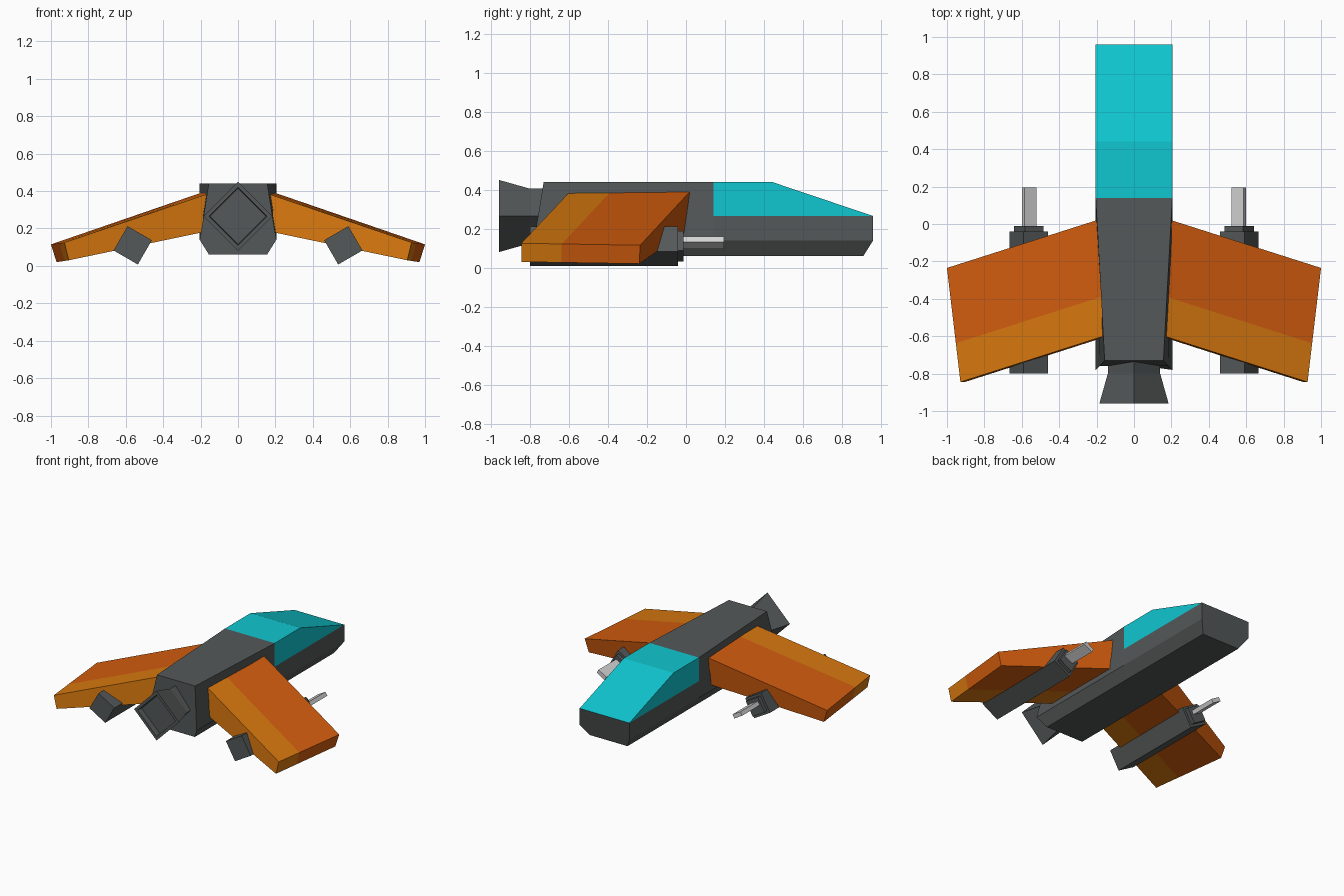
import bpy, bmesh, math

if "Cube" in bpy.data.objects:
    bpy.data.objects.remove(bpy.data.objects["Cube"])


def srgb(*c):
    return tuple(((v / 255 + 0.055) / 1.055) ** 2.4 for v in c) + (1.0,)


def material(name, *rgb):
    m = bpy.data.materials.new(name)
    m.diffuse_color = srgb(*rgb)
    m.use_nodes = True
    m.node_tree.nodes["Principled BSDF"].inputs["Base Color"].default_value = m.diffuse_color
    return m


GREY = material("hull grey", 84, 88, 88)
CYAN = material("canopy cyan", 16, 198, 208)
ORANGE = material("wing orange", 211, 93, 14)
AMBER = material("trailing amber", 216, 120, 14)
SILVER = material("gun silver", 212, 212, 212)


def loft(name, rings, mats, rule=None):
    """Skin a list of closed rings, cap the ends, colour faces by rule(centre)."""
    bm = bmesh.new()
    vs = [[bm.verts.new(p) for p in r] for r in rings]
    n = len(rings[0])
    for a, b in zip(vs, vs[1:]):
        for i in range(n):
            j = (i + 1) % n
            bm.faces.new((a[i], a[j], b[j], b[i]))
    bm.faces.new(vs[0])
    bm.faces.new(vs[-1])
    bmesh.ops.remove_doubles(bm, verts=bm.verts[:], dist=0.0005)
    bmesh.ops.recalc_face_normals(bm, faces=bm.faces[:])
    if rule:
        for f in bm.faces:
            f.material_index = rule(f.calc_center_median())
    me = bpy.data.meshes.new(name)
    bm.to_mesh(me)
    bm.free()
    for m in mats:
        me.materials.append(m)
    ob = bpy.data.objects.new(name, me)
    bpy.context.collection.objects.link(ob)
    return ob


def mirrored_ring(half):
    return half + [(-x, y, z) for x, y, z in reversed(half)]


def square_ring(y, cx, cz, w, h, angle):
    c, s = math.cos(angle), math.sin(angle)
    return [(cx + (u * w * c - v * h * s) / 2, y, cz + (u * w * s + v * h * c) / 2)
            for u, v in ((-1, -1), (1, -1), (1, 1), (-1, 1))]


# Fuselage: keel, lower edge, canopy sill, roof
W = 0.205
stations = [
    [(0.155, -0.73, 0.06), (W, -0.78, 0.14), (0.184, -0.759, 0.265), (0.157, -0.73, 0.44)],
    [(0.155, 0.14, 0.06), (W, 0.14, 0.14), (W, 0.14, 0.265), (W, 0.14, 0.44)],
    [(0.155, 0.44, 0.06), (W, 0.44, 0.14), (W, 0.44, 0.265), (W, 0.44, 0.44)],
    [(0.155, 0.91, 0.06), (W, 0.96, 0.14), (W, 0.96, 0.265), (W, 0.96, 0.265)],
]
loft("fuselage", [mirrored_ring(s) for s in stations], [GREY, CYAN],
     lambda c: int(c.y > 0.15 and c.z > 0.27))

# Exhaust nozzle: flared diamond tube with a shallow recess
q = math.sqrt(2)
loft("exhaust_nozzle",
     [square_ring(y, 0, 0.265, r * q, r * q, math.pi / 4)
      for y, r in ((-0.70, 0.14), (-0.80, 0.14), (-0.96, 0.185), (-0.96, 0.155), (-0.92, 0.15))],
     [GREY])


# Wings: top and bottom outline at root and tip, split at the colour crease
def wing_ring(s, lead_top, lead_bot, trail_top, trail_bot, t=0.66):
    mix = lambda a, b: tuple(p + (r - p) * t for p, r in zip(a, b))
    pts = [lead_top, mix(lead_top, trail_top), trail_top,
           trail_bot, mix(lead_bot, trail_bot), lead_bot]
    return [(s * x, y, z) for x, y, z in pts]


def wing(name, s):
    root = wing_ring(s, (0.2, 0.02, 0.39), (0.17, 0.0, 0.185),
                     (0.163, -0.60, 0.385), (0.14, -0.60, 0.19))
    tip = wing_ring(s, (1.0, -0.235, 0.115), (0.97, -0.24, 0.02),
                    (0.928, -0.845, 0.125), (0.905, -0.845, 0.03))
    # the tip and root caps are split at the crease too
    front, back = [0, 1, 4, 5], [1, 2, 3, 4]
    for part, idx, mat in (("front", front, ORANGE), ("rear", back, AMBER)):
        loft(f"{name}_{part}", [[root[i] for i in idx], [tip[i] for i in idx]], [mat])


# Engine pods and guns under each wing
def pod(side, s):
    a = s * math.radians(30)
    x = s * 0.563
    loft(f"{side}_pod", [square_ring(y, x, 0.11, w, w, a) for y, w in
                         ((-0.8, 0.15), (-0.04, 0.15), (-0.04, 0.114), (-0.012, 0.114))], [GREY])
    loft(f"{side}_gun", [square_ring(y, s * 0.56, 0.127, 0.075, 0.03, a)
                         for y in (-0.03, 0.195)], [SILVER])


for side, s in (("right", 1), ("left", -1)):
    wing(f"{side}_wing", s)
    pod(side, s)
